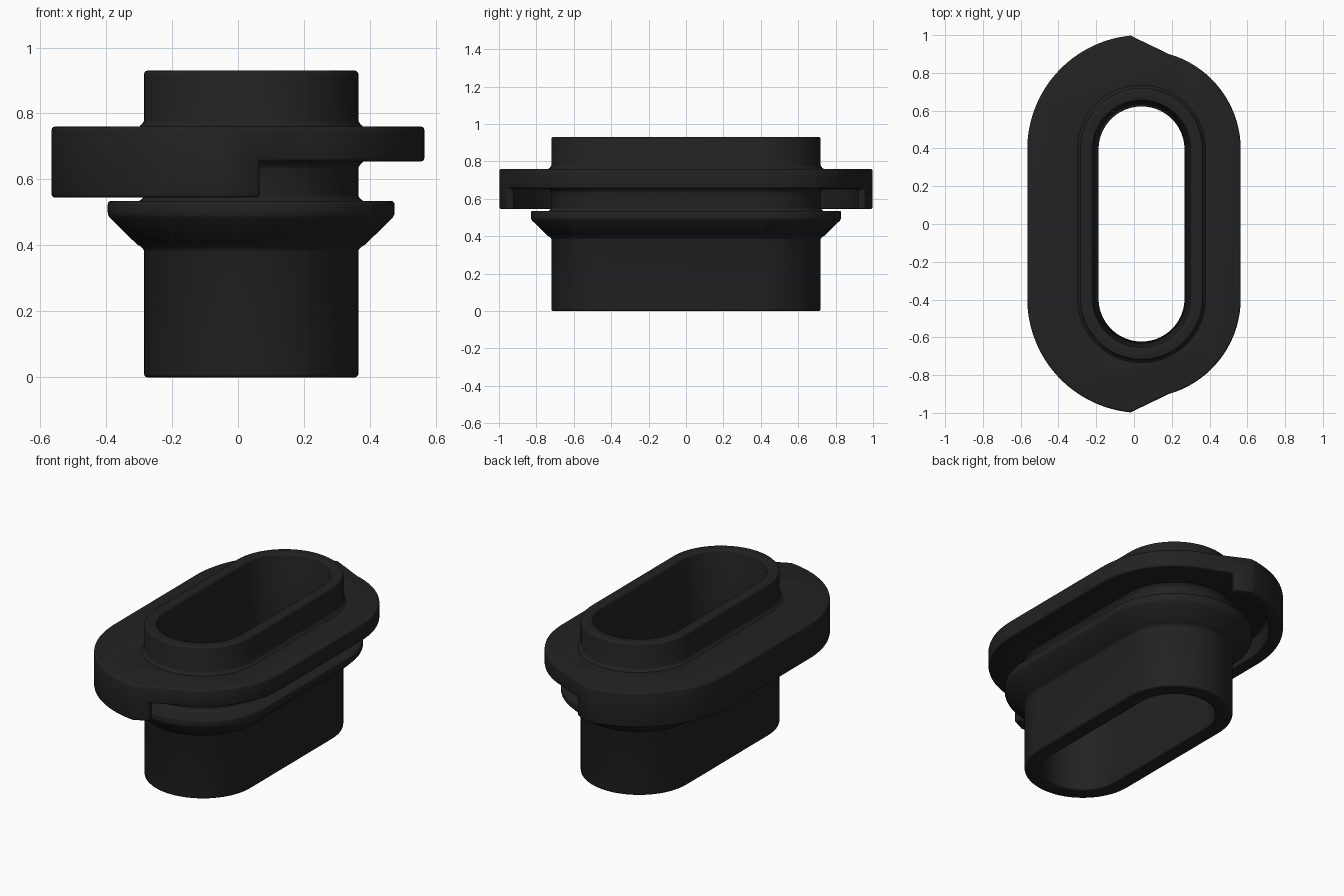
import bpy, bmesh, math

if "Cube" in bpy.data.objects:
    bpy.data.objects.remove(bpy.data.objects["Cube"])

CX, CY = 0.04, 0.395      # centre of the oval arcs
N = 36                    # segments per half arc


def arc(r, a0, a1, sign, n=N):
    """Arc about the upper (sign=1) or lower (sign=-1) oval centre, degrees."""
    pts = []
    for i in range(n + 1):
        a = math.radians(a0 + (a1 - a0) * i / n)
        pts.append((CX + r * math.cos(a), sign * CY + r * math.sin(a)))
    return pts


def oval(r):
    return arc(r, 0, 180, 1) + arc(r, 180, 360, -1)


def make_object(name, bm):
    bmesh.ops.recalc_face_normals(bm, faces=bm.faces)
    me = bpy.data.meshes.new(name)
    bm.to_mesh(me)
    bm.free()
    ob = bpy.data.objects.new(name, me)
    bpy.context.collection.objects.link(ob)
    return ob


def prism(name, outline, z0, z1):
    bm = bmesh.new()
    low = [bm.verts.new((x, y, z0)) for x, y in outline]
    top = [bm.verts.new((x, y, z1)) for x, y in outline]
    bm.faces.new(low[::-1])
    bm.faces.new(top)
    n = len(low)
    for i in range(n):
        j = (i + 1) % n
        bm.faces.new((low[i], low[j], top[j], top[i]))
    return make_object(name, bm)


def oval_sweep(name, profile):
    """Carry a closed (radius, z) profile around the oval."""
    bm = bmesh.new()
    rings = [[bm.verts.new((x, y, z)) for x, y in oval(r)] for r, z in profile]
    for k in range(len(rings)):
        a, b = rings[k], rings[(k + 1) % len(rings)]
        for i in range(len(a)):
            j = (i + 1) % len(a)
            bm.faces.new((a[i], a[j], b[j], b[i]))
    return make_object(name, bm)


def activate(ob):
    bpy.ops.object.select_all(action='DESELECT')
    ob.select_set(True)
    bpy.context.view_layer.objects.active = ob


def cut(ob, cutter):
    m = ob.modifiers.new("cut", 'BOOLEAN')
    m.operation, m.solver, m.object = 'DIFFERENCE', 'EXACT', cutter
    activate(ob)
    bpy.ops.object.modifier_apply(modifier=m.name)
    bpy.data.objects.remove(cutter)


def finish(ob, width, mat):
    m = ob.modifiers.new("soft_edges", 'BEVEL')
    m.width, m.segments = width, 3
    m.limit_method, m.angle_limit = 'ANGLE', math.radians(38)
    m.use_clamp_overlap = False
    activate(ob)
    bpy.ops.object.modifier_apply(modifier=m.name)
    bpy.ops.object.shade_smooth_by_angle(angle=math.radians(32))
    ob.data.materials.clear()
    ob.data.materials.append(mat)


black = bpy.data.materials.new("black_plastic")
black.diffuse_color = (0.016, 0.016, 0.016, 1)
black.use_nodes = True
black.node_tree.nodes["Principled BSDF"].inputs["Base Color"].default_value = black.diffuse_color

# Oval tube with slightly tapered bore, conical collar and flange fillets
tube = oval_sweep("oval_tube", [
    (0.227, 0), (0.325, 0),
    (0.325, 0.385), (0.33, 0.395), (0.345, 0.402),
    (0.435, 0.49), (0.435, 0.535), (0.34, 0.535), (0.329, 0.54), (0.325, 0.55),
    (0.325, 0.635), (0.329, 0.646), (0.345, 0.656), (0.345, 0.675),
    (0.345, 0.74), (0.345, 0.758), (0.329, 0.767), (0.325, 0.778),
    (0.325, 0.93), (0.258, 0.93)])
finish(tube, 0.011, black)

# Flange: large radius on the left, small on the right, pointed where they meet
upper = arc(0.525, 0, 74, 1) + arc(0.605, 95.5, 180, 1)
lower = [(x, -y) for x, y in reversed(upper)]
flange = prism("flange", upper + lower, 0.545, 0.76)

# Underside relief leaves a skirt wall on the left only
end_x = 0.065
a = math.degrees(math.acos((end_x - CX) / 0.525))
relief = ([(end_x, 1.3)] + arc(0.525, a, 180, 1) + arc(0.525, 180, 360 - a, -1)
          + [(end_x, -1.3), (1, -1.3), (1, 1.3)])
cut(flange, prism("relief_cutter", relief, 0.4, 0.655))
cut(flange, prism("bore_cutter", oval(0.3), 0.3, 1.0))
finish(flange, 0.01, black)
